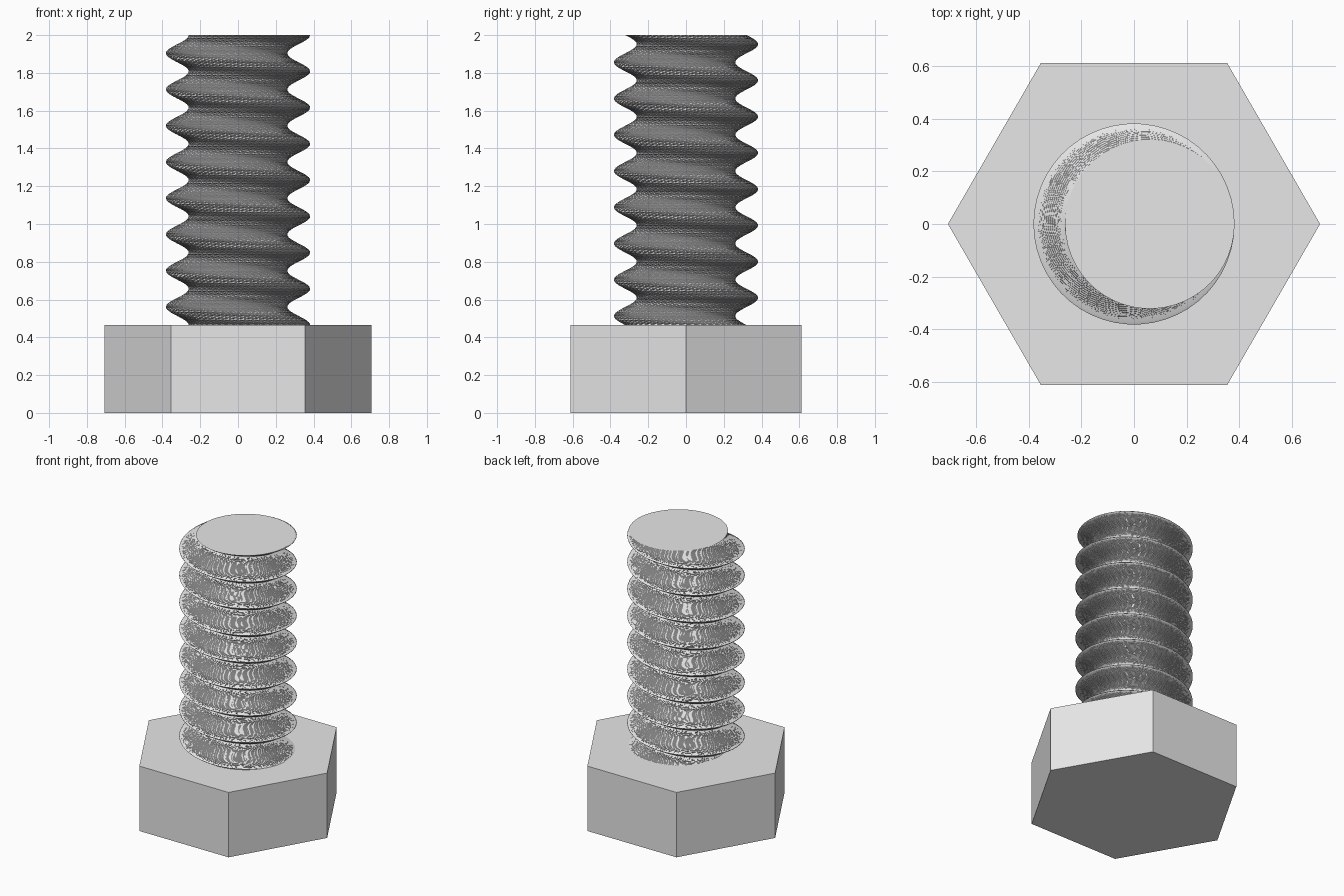
import bpy
import bmesh
from math import cos, sin, pi

HEAD_RADIUS = 0.707     # centre to corner
HEAD_TOP = 0.465
TOP = 2.0
SHAFT_RADIUS = 0.322    # circle swept off-centre to form the thread
OFFSET = 0.06
TURNS = 8
SIDES = 50              # sides of the circle, and slices per turn

if "Cube" in bpy.data.objects:
    bpy.data.objects.remove(bpy.data.objects["Cube"], do_unlink=True)

# Single plain metal colour
steel = bpy.data.materials.new("light_grey_metal")
steel.use_nodes = True
colour = (0.8, 0.8, 0.8, 1)
steel.diffuse_color = colour
steel.node_tree.nodes["Principled BSDF"].inputs["Base Color"].default_value = colour


def add_object(name, bm):
    mesh = bpy.data.meshes.new(name)
    bm.to_mesh(mesh)
    bm.free()
    mesh.materials.append(steel)
    obj = bpy.data.objects.new(name, mesh)
    bpy.context.collection.objects.link(obj)
    return obj


def add_ring(bm, sides, radius, z, offset=0, twist=0):
    """Off-centre circle turned about the z axis."""
    ring = []
    for k in range(sides):
        a = 2 * pi * k / sides
        x, y = offset + radius * cos(a), radius * sin(a)
        ring.append(bm.verts.new((x * cos(twist) - y * sin(twist),
                                  x * sin(twist) + y * cos(twist), z)))
    return ring


# Hexagonal head, corners on the x axis
bm = bmesh.new()
low = add_ring(bm, 6, HEAD_RADIUS, 0)
high = add_ring(bm, 6, HEAD_RADIUS, HEAD_TOP)
bm.faces.new(low[::-1])
bm.faces.new(high)
for k in range(6):
    n = (k + 1) % 6
    bm.faces.new((low[k], low[n], high[n], high[k]))
add_object("hex_head", bm)

# Threaded shaft: a twisted extrusion of an off-centre circle, in fine ridges
bm = bmesh.new()
slices = TURNS * SIDES
rings = [add_ring(bm, SIDES, SHAFT_RADIUS,
                  HEAD_TOP + (TOP - HEAD_TOP) * j / slices,
                  OFFSET, -2 * pi * j / SIDES)
         for j in range(slices + 1)]
bm.faces.new(rings[0][::-1])
bm.faces.new(rings[-1])
for low, high in zip(rings, rings[1:]):
    for k in range(SIDES):
        n = (k + 1) % SIDES
        bm.faces.new((low[k], low[n], high[k]))
        bm.faces.new((low[n], high[n], high[k]))
add_object("threaded_shaft", bm)
